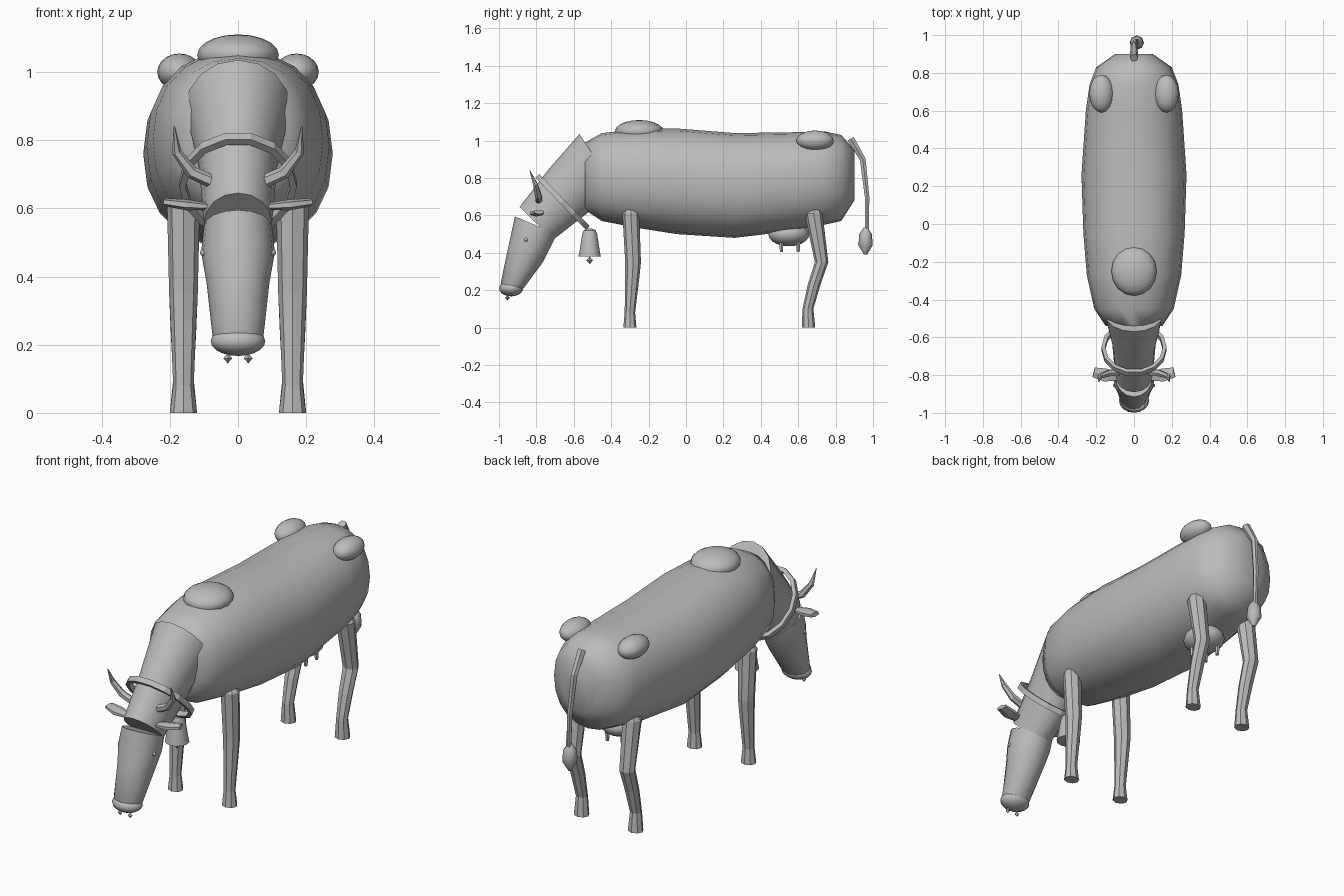
import bpy, bmesh, math
from mathutils import Vector, Matrix

cube = bpy.data.objects.get("Cube")
if cube:
    bpy.data.objects.remove(cube, do_unlink=True)

grey = bpy.data.materials.new("plain grey")
grey.use_nodes = True
grey.diffuse_color = (0.5, 0.5, 0.5, 1)
grey.node_tree.nodes["Principled BSDF"].inputs["Base Color"].default_value = (0.5, 0.5, 0.5, 1)


def finish(bm, name, angle=None):
    """Turn a bmesh into a named object, smooth below the given angle."""
    bmesh.ops.recalc_face_normals(bm, faces=bm.faces)
    mesh = bpy.data.meshes.new(name)
    bm.to_mesh(mesh)
    bm.free()
    mesh.materials.append(grey)
    ob = bpy.data.objects.new(name, mesh)
    bpy.context.collection.objects.link(ob)
    if angle:
        bpy.ops.object.select_all(action='DESELECT')
        ob.select_set(True)
        bpy.context.view_layer.objects.active = ob
        bpy.ops.object.shade_smooth_by_angle(angle=math.radians(angle))
    return ob


def loft(name, rings, sides=8, angle=None, power=1.0):
    """Skin rings given as (centre, half axis, half axis) and cap both ends."""
    bm = bmesh.new()
    soft = lambda t: math.copysign(abs(t) ** power, t)
    loops = []
    for c, u, v in rings:
        turns = [2 * math.pi * i / sides for i in range(sides)]
        loops.append([bm.verts.new(Vector(c) + Vector(u) * soft(math.cos(a)) + Vector(v) * soft(math.sin(a)))
                      for a in turns])
    for a, b in zip(loops, loops[1:]):
        for i in range(sides):
            j = (i + 1) % sides
            bm.faces.new((a[i], a[j], b[j], b[i]))
    bm.faces.new(loops[0])
    bm.faces.new(loops[-1])
    return finish(bm, name, angle)


def tube(name, points, radii, sides=6, flat=1.0):
    """Tapered tube along a path; flat squashes it across its second axis."""
    pts = [Vector(p) for p in points]
    rings = []
    for i, p in enumerate(pts):
        t = (pts[min(i + 1, len(pts) - 1)] - pts[max(i - 1, 0)]).normalized()
        u = t.cross(Vector((0, 1, 0)) if abs(t.y) < 0.8 else Vector((1, 0, 0))).normalized()
        rings.append((p, u * radii[i] * flat, t.cross(u) * radii[i]))
    return loft(name, rings, sides)


def ball(name, centre, radii, segs=16, rows=10, angle=60):
    bm = bmesh.new()
    bmesh.ops.create_uvsphere(bm, u_segments=segs, v_segments=rows, radius=1,
                              matrix=Matrix.Translation(centre) @ Matrix.Diagonal((*radii, 1)))
    return finish(bm, name, angle)


def slanted(rows):
    """Rings from (top y, top z, bottom y, bottom z, half width)."""
    out = []
    for ty, tz, by, bz, w in rows:
        top, low = Vector((0, ty, tz)), Vector((0, by, bz))
        out.append(((top + low) / 2, (w, 0, 0), (top - low) / 2))
    return out


# Barrel body
body = [(-.54, .99, .63, .15), (-.45, 1.04, .57, .21), (-.27, 1.06, .535, .25),
        (-.05, 1.065, .50, .268), (.26, 1.04, .48, .278), (.6, 1.045, .52, .255),
        (.74, 1.05, .55, .235), (.83, 1.03, .57, .2), (.9, .95, .68, .1)]
loft("body", slanted([(y, t, y, b, w) for y, t, b, w in body]), 20, 60, 0.9)

# Neck sleeve, head and muzzle
loft("neck", slanted([(-.57, 1.035, -.38, .75, .155), (-.74, .84, -.53, .61, .115),
                      (-.89, .645, -.71, .47, .1)]), 16, 40)
loft("head", slanted([(-.915, .595, -.69, .5, .1), (-.935, .5, -.72, .44, .108),
                      (-.955, .41, -.765, .35, .092), (-.99, .24, -.865, .215, .075),
                      (-.975, .2, -.89, .185, .06)]), 16, 40)
ball("muzzle", (0, -.935, .21), (.08, .064, .043))

# Body bumps
ball("shoulder_hump", (0, -.25, 1.05), (.12, .13, .06))
ball("udder", (0, .55, .5), (.1, .11, .065))

# Collar ring and bell
bm = bmesh.new()
tilt = Matrix.Rotation(math.radians(-46), 4, 'X')
n, m = 14, 4
grid = []
for i in range(n):
    a = 2 * math.pi * i / n
    row = []
    for k in range(m):
        b = 2 * math.pi * (k + .5) / m
        r = .187 + .016 * math.cos(b)
        p = tilt @ Vector((r * .87 * math.cos(a), r * math.sin(a), .02 * math.sin(b)))
        row.append(bm.verts.new(p + Vector((0, -.66, .672))))
    grid.append(row)
for i in range(n):
    for k in range(m):
        a, b, l = grid[i], grid[(i + 1) % n], (k + 1) % m
        bm.faces.new((a[k], b[k], b[l], a[l]))
finish(bm, "collar")
loft("bell", [((0, -.515, z), (r, 0, 0), (0, r, 0))
              for z, r in [(.38, .06), (.41, .054), (.5, .04), (.52, .032), (.53, .012)]], 12, 35)
ball("bell_clapper", (0, -.515, .36), (.018, .018, .02), 4, 2, None)

# Tail with tuft
tube("tail", [(0, .88, 1.01), (.0, .945, .9), (.01, .968, .7), (.015, .968, .52)],
     [.022, .018, .014, .012])
loft("tail_tuft", [((.015, .96, z), (r, 0, 0), (0, r, 0))
                   for z, r in [(.535, .01), (.5, .034), (.44, .038), (.39, .008)]], 8, 40)

# Leg stations: height, y centre, radius across, radius along
front = [(.65, -.295, .02, .02), (.61, -.295, .048, .045), (.35, -.283, .042, .042),
         (.27, -.287, .038, .038), (.08, -.3, .03, .028), (0, -.3, .04, .035)]
rear = [(.655, .69, .02, .02), (.61, .682, .048, .048), (.35, .725, .042, .036),
        (.23, .685, .037, .034), (.1, .652, .03, .029), (0, .655, .04, .036)]

for side, s in (("left", 1), ("right", -1)):
    for label, rows in (("front", front), ("rear", rear)):
        loft(f"{side}_{label}_leg", [((s * .16, y, z), (rx, 0, 0), (0, ry, 0))
                                     for z, y, rx, ry in rows])
    ball(f"{side}_hip_bump", (s * .172, .69, 1.0), (.065, .1, .054))
    tube(f"{side}_horn", [(s * .08, -.785, .68), (s * .135, -.79, .705),
                          (s * .18, -.805, .765), (s * .187, -.835, .84)], [.02, .019, .014, .002])
    tube(f"{side}_ear", [(s * .08, -.805, .605), (s * .15, -.8, .61), (s * .213, -.785, .618)],
         [.025, .04, .03], 6, .4)
    ball(f"{side}_eye", (s * .1, -.855, .47), (.012, .01, .01), 8, 6)
    ball(f"{side}_nose_drop", (s * .03, -.955, .16), (.013, .013, .015), 4, 2, None)
    for label, y in (("front", .51), ("rear", .6)):
        tube(f"{side}_{label}_teat", [(s * .045, y, .47), (s * .045, y, .405)], [.014, .009])
